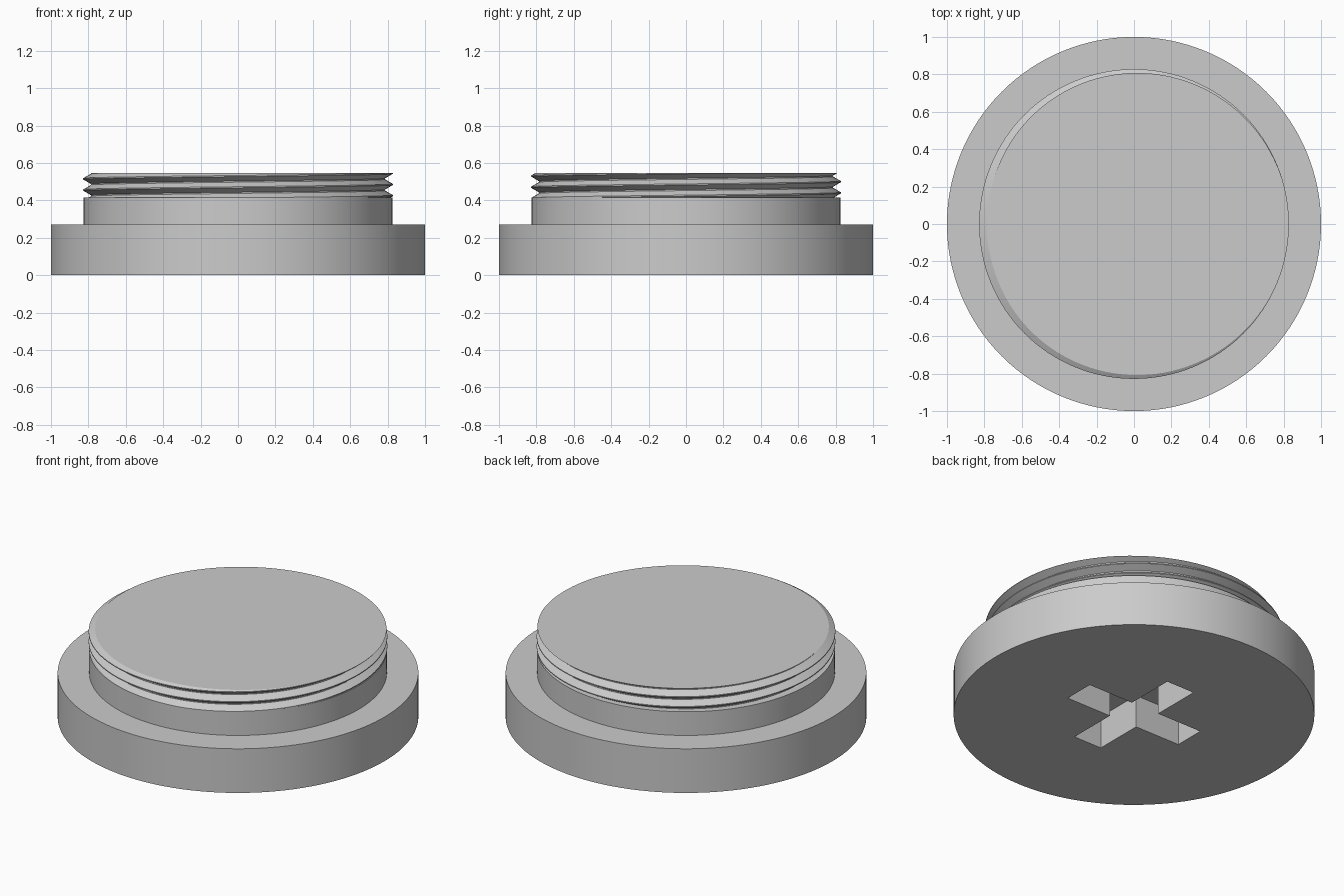
import bpy, bmesh, math
from mathutils import Vector

old = bpy.data.objects.get("Cube")
if old:
    bpy.data.objects.remove(old)

GREY = (0.6, 0.6, 0.6, 1)
grey = bpy.data.materials.new("plain grey")
grey.use_nodes = True
grey.diffuse_color = GREY
grey.node_tree.nodes["Principled BSDF"].inputs["Base Color"].default_value = GREY

SEGS = 128
HEAD_TOP, SHANK_TOP, TOP = 0.27, 0.415, 0.545
CREST, ROOT, PITCH = 0.828, 0.787, 0.06
FLAT = 0.003  # half width of crest and root lands


def finish(name, bm):
    bmesh.ops.recalc_face_normals(bm, faces=bm.faces)
    mesh = bpy.data.meshes.new(name)
    bm.to_mesh(mesh)
    bm.free()
    obj = bpy.data.objects.new(name, mesh)
    bpy.context.collection.objects.link(obj)
    mesh.materials.append(grey)
    return obj


def shade(obj):
    bpy.ops.object.select_all(action='DESELECT')
    obj.select_set(True)
    bpy.context.view_layer.objects.active = obj
    bpy.ops.object.shade_smooth_by_angle(angle=math.radians(25))


def ring(bm, radius, z):
    return [bm.verts.new((radius * math.cos(a), radius * math.sin(a), z))
            for a in (math.tau * i / SEGS for i in range(SEGS))]


# Stepped body: wide head with a narrower shank above
bm = bmesh.new()
rings = [ring(bm, r, z) for r, z in
         ((1, 0), (1, HEAD_TOP), (0.825, HEAD_TOP), (0.825, SHANK_TOP))]
for low, high in zip(rings, rings[1:]):
    for i in range(SEGS):
        j = (i + 1) % SEGS
        bm.faces.new((low[i], low[j], high[j], high[i]))
bm.faces.new(rings[0])
bm.faces.new(rings[-1])
body = finish("head_and_shank", bm)

# Cross-shaped driver recess in the underside
ARM, HALF, DEPTH = 0.40, 0.095, 0.20
bm = bmesh.new()
outline = []
for k in range(4):
    c, s = round(math.cos(k * math.pi / 2)), round(math.sin(k * math.pi / 2))
    for x, y in ((ARM, -HALF), (ARM, HALF), (HALF, HALF)):
        outline.append(bm.verts.new((c * x - s * y, s * x + c * y, -0.1)))
base = bm.faces.new(outline)
top = bmesh.ops.extrude_face_region(bm, geom=[base])["geom"]
bmesh.ops.translate(bm, vec=Vector((0, 0, DEPTH + 0.1)),
                    verts=[v for v in top if isinstance(v, bmesh.types.BMVert)])
cutter = finish("recess_cutter", bm)
cutter.hide_render = True
cut = body.modifiers.new("recess", 'BOOLEAN')
cut.operation = 'DIFFERENCE'
cut.solver = 'EXACT'
cut.object = cutter
bpy.context.view_layer.objects.active = body
bpy.ops.object.modifier_apply(modifier=cut.name)
bpy.data.objects.remove(cutter)
shade(body)


# Helical thread, trimmed flat at both ends
def thread_radius(dz):
    d = abs((dz + PITCH / 2) % PITCH - PITCH / 2)
    t = (d - FLAT) / (PITCH / 2 - 2 * FLAT)
    return CREST + (ROOT - CREST) * min(1, max(0, t))


bm = bmesh.new()
columns = []
for i in range(SEGS + 1):
    a = math.tau * i / SEGS
    lead = 0.485 + PITCH * i / SEGS
    column = []
    for turn in range(-4, 4):
        for off in (-FLAT, FLAT, PITCH / 2 - FLAT, PITCH / 2 + FLAT):
            z = min(TOP, max(SHANK_TOP, lead + turn * PITCH + off))
            r = thread_radius(z - lead)
            column.append(bm.verts.new((r * math.cos(a), r * math.sin(a), z)))
    columns.append(column)
for a, b in zip(columns, columns[1:]):
    for k in range(len(a) - 1):
        bm.faces.new((a[k], b[k], b[k + 1], a[k + 1]))
bmesh.ops.remove_doubles(bm, verts=bm.verts, dist=0.0001)
bmesh.ops.holes_fill(bm, edges=[e for e in bm.edges if e.is_boundary], sides=0)
shade(finish("screw_thread", bm))
